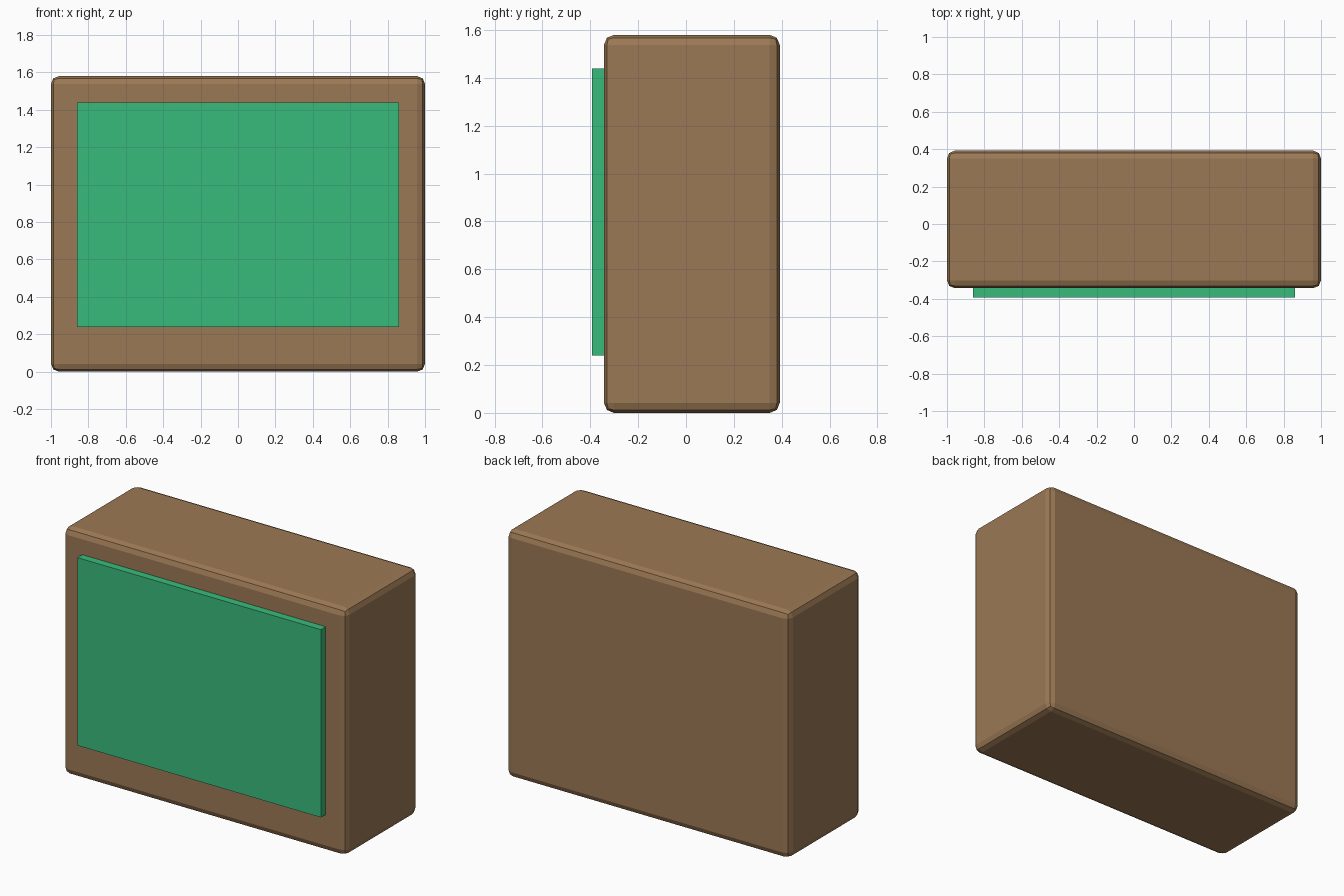
import bpy

if "Cube" in bpy.data.objects:
    bpy.data.objects.remove(bpy.data.objects["Cube"])


def box(name, lo, hi, color, bevel=0.0):
    size = [b - a for a, b in zip(lo, hi)]
    centre = [(a + b) / 2 for a, b in zip(lo, hi)]
    bpy.ops.mesh.primitive_cube_add(size=1, location=centre)
    ob = bpy.context.object
    ob.name = name
    ob.scale = size
    bpy.ops.object.transform_apply(location=False, rotation=False, scale=True)
    mat = bpy.data.materials.new(name + "_material")
    mat.diffuse_color = color
    mat.use_nodes = True
    mat.node_tree.nodes["Principled BSDF"].inputs["Base Color"].default_value = mat.diffuse_color
    ob.data.materials.append(mat)
    if bevel:
        mod = ob.modifiers.new("rounded_edges", 'BEVEL')
        mod.width = bevel
        mod.segments = 2
    return ob


# Wooden cabinet with rounded edges
box("cabinet", (-1, -0.343, 0), (1, 0.392, 1.58), (0.33, 0.19, 0.09, 1), 0.042)

# Flat screen panel on the front
box("screen", (-0.86, -0.392, 0.24), (0.86, -0.342, 1.44), (0.04, 0.5, 0.2, 1))
